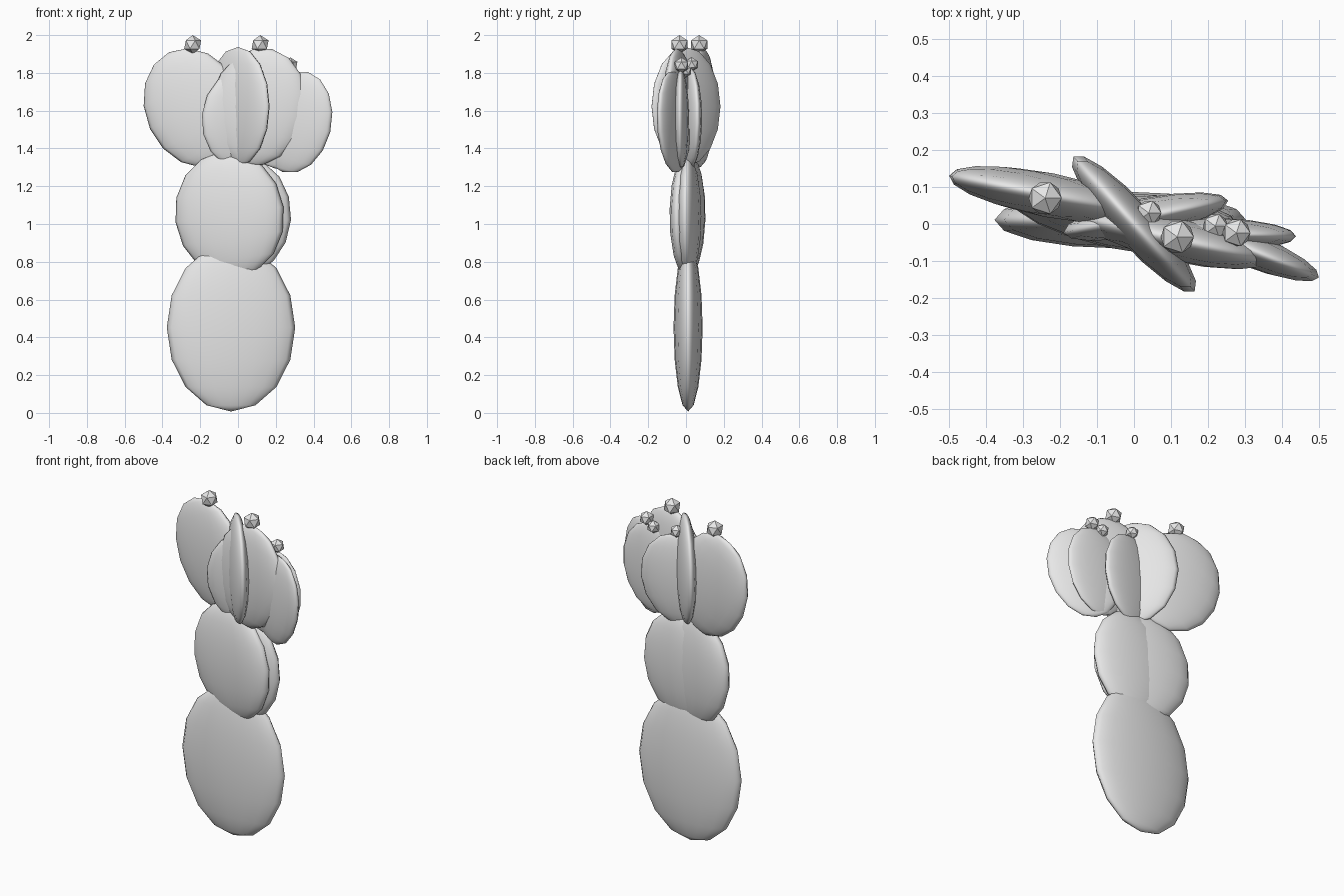
import bpy
import math

if "Cube" in bpy.data.objects:
    bpy.data.objects.remove(bpy.data.objects["Cube"])

grey = bpy.data.materials.new("plain grey")
grey.diffuse_color = (0.8, 0.8, 0.8, 1.0)
grey.use_nodes = True
grey.node_tree.nodes["Principled BSDF"].inputs["Base Color"].default_value = grey.diffuse_color


def finish(name, smooth):
    ob = bpy.context.object
    ob.name = name
    ob.data.materials.append(grey)
    if smooth:
        bpy.ops.object.shade_smooth()
    return ob


def pad(name, centre, radii, lean=0, yaw=0):
    """Flattened cactus pad; lean tips it towards +x, yaw turns it about z."""
    bpy.ops.mesh.primitive_uv_sphere_add(segments=16, ring_count=8, radius=1, location=centre)
    ob = finish(name, True)
    ob.scale = radii
    ob.rotation_euler = (0, math.radians(lean), math.radians(yaw))


def fruit(name, centre, radius):
    bpy.ops.mesh.primitive_ico_sphere_add(subdivisions=1, radius=radius, location=centre)
    finish(name, False)


# Base pad
pad("base_pad", (-0.037, 0.011, 0.452), (0.34, 0.077, 0.445))

# Middle pads, almost merged
pad("middle_pad_front", (-0.045, 0.008, 1.05), (0.295, 0.075, 0.335), -8, -12)
pad("middle_pad_back", (0.02, 0.013, 1.04), (0.262, 0.068, 0.315), 4, -4)

# Upper pads fanning out
pad("upper_pad_left", (-0.23, 0.078, 1.615), (0.265, 0.06, 0.325), -25, -11)
pad("upper_pad_cross", (0.0, 0.0, 1.622), (0.245, 0.056, 0.315), 0, -48)
pad("upper_pad_right", (0.107, -0.04, 1.62), (0.26, 0.06, 0.315), 14, -13)
pad("upper_pad_far_right", (0.303, -0.065, 1.54), (0.207, 0.047, 0.275), 15, -22)
pad("upper_pad_right_back", (0.235, -0.026, 1.555), (0.205, 0.042, 0.265), 8, -2)
pad("upper_pad_small", (0.032, 0.02, 1.557), (0.228, 0.05, 0.27), 6, 11)

# Faceted fruits on the pad tips
fruit("fruit_left", (-0.24, 0.07, 1.95), 0.05)
fruit("fruit_right", (0.117, -0.035, 1.95), 0.05)
fruit("fruit_far_right", (0.277, -0.024, 1.84), 0.042)
fruit("fruit_right_back", (0.22, -0.006, 1.81), 0.038)
fruit("fruit_small", (0.04, 0.03, 1.845), 0.038)
